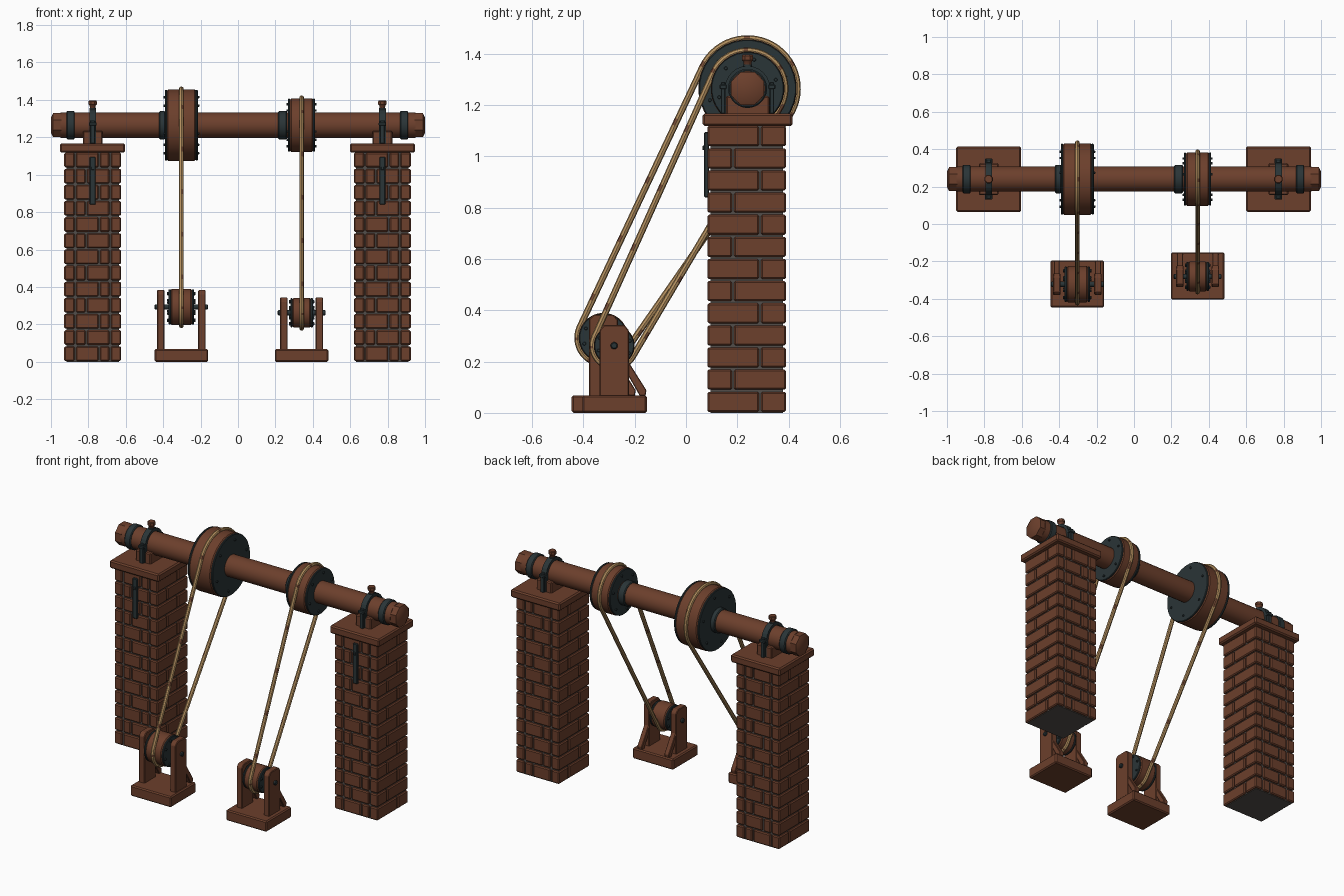
import bpy, bmesh
from math import pi, cos, sin, acos, atan2, hypot, radians
from mathutils import Matrix, Vector

if "Cube" in bpy.data.objects:
    bpy.data.objects.remove(bpy.data.objects["Cube"])


def material(name, rgb):
    m = bpy.data.materials.new(name)
    m.use_nodes = True
    m.diffuse_color = (*rgb, 1)
    bsdf = m.node_tree.nodes["Principled BSDF"]
    bsdf.inputs["Base Color"].default_value = (*rgb, 1)
    bsdf.inputs["Roughness"].default_value = 0.8
    return m


WOOD = material("red brown wood", (0.15, 0.05, 0.025))
BRICK = material("brown brick", (0.15, 0.05, 0.025))
IRON = material("dark iron", (0.023, 0.035, 0.038))
MORTAR = material("grey mortar", (0.085, 0.075, 0.068))
ROPE = material("tan rope", (0.46, 0.28, 0.115))
WORN = material("worn rope", (0.19, 0.075, 0.038))


def finish(name, bm, mats, bevel=0, smooth=True):
    bmesh.ops.recalc_face_normals(bm, faces=bm.faces)
    mesh = bpy.data.meshes.new(name)
    bm.to_mesh(mesh)
    bm.free()
    for m in mats:
        mesh.materials.append(m)
    if smooth:
        mesh.polygons.foreach_set("use_smooth", [True] * len(mesh.polygons))
        mesh.set_sharp_from_angle(angle=radians(35))
    ob = bpy.data.objects.new(name, mesh)
    bpy.context.collection.objects.link(ob)
    if bevel:
        mod = ob.modifiers.new("worn edges", "BEVEL")
        mod.width = bevel
        mod.segments = 1
    return ob


def add_box(bm, x, y, z):
    size = Matrix.Diagonal((x[1] - x[0], y[1] - y[0], z[1] - z[0], 1))
    mid = Matrix.Translation(((x[0] + x[1]) / 2, (y[0] + y[1]) / 2, (z[0] + z[1]) / 2))
    bmesh.ops.create_cube(bm, size=1, matrix=mid @ size)


def box(name, x, y, z, mat, bevel=0.006):
    bm = bmesh.new()
    add_box(bm, x, y, z)
    return finish(name, bm, [mat], bevel, False)


def turned(name, profile, centre, mat, sides=32, axis="X"):
    """Lathe (distance, radius) pairs about an axis through centre."""
    bm = bmesh.new()
    rings = []
    for d, r in profile:
        ring = []
        for i in range(sides):
            a = 2 * pi * (i + 0.5) / sides
            u, v = r * cos(a), r * sin(a)
            p = (d, u, v) if axis == "X" else (u, v, d)
            ring.append(bm.verts.new(Vector(p) + Vector(centre)))
        rings.append(ring)
    for a, b in zip(rings, rings[1:]):
        for i in range(sides):
            j = (i + 1) % sides
            bm.faces.new((a[i], a[j], b[j], b[i]))
    bm.faces.new(rings[0])
    bm.faces.new(rings[-1])
    return finish(name, bm, [mat])


def extruded(name, outline, x, mat, bevel=0):
    """Extrude a (y, z) outline along x."""
    bm = bmesh.new()
    face = bm.faces.new([bm.verts.new((x[0], *p)) for p in outline])
    out = bmesh.ops.extrude_face_region(bm, geom=[face])
    bmesh.ops.translate(bm, vec=(x[1] - x[0], 0, 0),
                        verts=[v for v in out["geom"] if isinstance(v, bmesh.types.BMVert)])
    return finish(name, bm, [mat], bevel, False)


def disc(name, x0, x1, r, y, z, mat, chamfer=0.004, sides=32):
    return turned(name, [(x0, r - chamfer), (x0 + chamfer, r), (x1 - chamfer, r),
                         (x1, r - chamfer)], (0, y, z), mat, sides)


def bolts(name, x0, x1, ring, r, count, y, z):
    for i in range(count):
        a = 2 * pi * i / count + 0.3
        disc(f"{name}_{i + 1}", x0, x1, r, y + ring * cos(a), z + ring * sin(a), IRON, 0.002, 8)


AY, AZ = 0.24, 1.265   # main shaft axis


def pillar(side, cx):
    # Courses of bricks around a mortar core
    y0, y1, half, t, gap, rows = 0.083, 0.39, 0.152, 0.055, 0.004, 13
    pitch = 1.122 / rows
    x0, x1 = cx - half, cx + half
    box(f"{side}_pillar_core", (x0 + .012, x1 - .012), (y0 + .012, y1 - .012), (0, 1.12), MORTAR, 0)
    bm = bmesh.new()
    for row in range(rows):
        z = (row * pitch + gap, (row + 1) * pitch - gap)
        split = y0 + (0.205 if row % 2 == 0 else 0.1)
        for xs in ((x0, x0 + t), (x1 - t, x1)):
            add_box(bm, xs, (y0, split - gap), z)
            add_box(bm, xs, (split + gap, y1), z)
        mid = cx + (0.035 if row % 2 == 0 else -0.035)
        for ys in ((y0, y0 + t), (y1 - t, y1)):
            add_box(bm, (x0 + t + 2 * gap, mid - gap), ys, z)
            add_box(bm, (mid + gap, x1 - t - 2 * gap), ys, z)
    finish(f"{side}_pillar_bricks", bm, [BRICK], 0.006, False)
    box(f"{side}_pillar_cap", (cx - .174, cx + .174), (0.065, 0.415), (1.118, 1.168), WOOD, 0.008)
    # Iron tie on the front of the pillar
    box(f"{side}_wall_tie", (cx - .016, cx + .016), (0.071, 0.09), (0.84, 1.095), IRON, 0.004)
    box(f"{side}_wall_tie_head", (cx - .008, cx + .008), (0.064, 0.075), (1.025, 1.042), IRON, 0.002)
    # Bearing: wooden saddle, iron strap, turned oil cup
    box(f"{side}_saddle", (cx - .053, cx + .053), (AY - .085, AY + .085), (1.16, 1.235), WOOD)
    arch = [(AY + r * cos(a), AZ + r * sin(a))
            for r, steps in ((0.088, range(13)), (0.07, range(12, -1, -1)))
            for a in [pi * s / 12 for s in steps]]
    arch[13:13] = [(AY - .088, 1.166), (AY - .07, 1.166)]
    arch += [(AY + .07, 1.166), (AY + .088, 1.166)]
    extruded(f"{side}_bearing_strap", arch, (cx - .018, cx + .018), IRON)
    for label, s in (("front", -1), ("back", 1)):
        y = AY + s * 0.095
        box(f"{side}_{label}_strap_lug", (cx - .012, cx + .012), (y - .009, y + .009),
            (1.166, 1.29), IRON, 0.003)
        box(f"{side}_{label}_strap_pin", (cx - .02, cx + .02), (y - .014, y + .014),
            (1.262, 1.28), IRON, 0.003)
    turned(f"{side}_cup_stem", [(1.335, .018), (1.358, .018)], (cx, AY, 0), IRON, 12, "Z")
    turned(f"{side}_cup", [(1.352, .014), (1.37, .018), (1.376, .024), (1.392, .024), (1.397, .02)],
           (cx, AY, 0), WOOD, 8, "Z")


def wheel(name, x0, x1, r, y, z, bolt_count):
    # Wooden drum between two iron side plates with bolts
    p = 0.012
    disc(f"{name}_wood", x0 + p, x1 - p, r, y, z, WOOD, 0.006)
    for label, a in (("right", x0), ("left", x1 - p)):
        disc(f"{name}_{label}_plate", a, a + p, r - .002, y, z, IRON, 0.003)
    for label, a in (("right", x0 - .008), ("left", x1 - .002)):
        bolts(f"{name}_{label}_bolt", a, a + .01, r * 0.8, 0.007, bolt_count, y, z)


def belt(name, x, upper, big, lower, small, thick=0.0125):
    # Open belt: wrap, straight run, wrap, straight run
    dy, dz = upper[0] - lower[0], upper[1] - lower[1]
    theta, phi = atan2(dz, dy), acos((small - big) / hypot(dy, dz))
    path = []

    def wrap(c, r, a0, a1, n=28):
        for i in range(n + 1):
            a = a0 + (a1 - a0) * i / n
            path.append((c[0] + r * cos(a), c[1] + r * sin(a), a))

    def run(p, q, n=40):
        for i in range(1, n):
            f = i / n
            path.append((p[0] + (q[0] - p[0]) * f, p[1] + (q[1] - p[1]) * f, p[2]))

    wrap(upper, big, theta - phi, theta + phi)
    turn = path[-1]
    first = path[0]
    a = theta + phi
    run(turn, (lower[0] + small * cos(a), lower[1] + small * sin(a)))
    wrap(lower, small, a, theta + 2 * pi - phi)
    run(path[-1], first)
    bm = bmesh.new()
    rings = []
    for y, z, a in path:
        rings.append([bm.verts.new((x + thick * sin(b), y + thick * cos(b) * cos(a),
                                    z + thick * cos(b) * sin(a)))
                      for b in [2 * pi * k / 8 for k in range(8)]])
    for i, r0 in enumerate(rings):
        r1 = rings[(i + 1) % len(rings)]
        for k in range(8):
            f = bm.faces.new((r0[k], r0[(k + 1) % 8], r1[(k + 1) % 8], r1[k]))
            f.material_index = 1 if i % 9 == 0 and k % 4 < 2 else 0   # scuffed patches
    finish(name, bm, [ROPE, WORN])


def stand(side, cx, y, z, r, half, top, inner):
    # Base board, two chamfered posts with back braces, axle and small pulley
    box(f"{side}_stand_base", (cx - .143, cx + .143), (y - .124, y + .128), (0, 0.068), WOOD, 0.007)
    w = 0.057
    post = [(y - w, .06), (y + w, .06), (y + w, top - .02), (y + w - .018, top),
            (y - w + .018, top), (y - w, top - .02)]
    brace = [(y + w - .005, .205), (y + .126, .088), (y + .122, .066), (y + .1, .066), (y + w - .005, .15)]
    for label, s in (("right", -1), ("left", 1)):
        xs = sorted((cx + s * inner, cx + s * (inner + .04)))
        extruded(f"{side}_stand_{label}_post", post, xs, WOOD, 0.004)
        extruded(f"{side}_stand_{label}_brace", brace, (xs[0] + .004, xs[1] - .004), WOOD, 0.003)
    reach = inner + .053
    disc(f"{side}_stand_axle", cx - reach, cx + reach, 0.014, y, z, IRON, 0.004, 12)
    wheel(f"{side}_pulley", cx - half, cx + half, r, y, z, 8)


# Two brick pillars
pillar("right", -0.777)
pillar("left", 0.772)

# Main shaft with faceted ends and iron collars
turned("main_shaft", [(-.95, .068), (.95, .068)], (0, AY, AZ), WOOD, 24)
for name, s in (("right", -1), ("left", 1)):
    turned(f"{name}_shaft_end", [(s * .945, .07), (s * .988, .07), (s, .045)], (0, AY, AZ), WOOD, 8)
for name, a, b in (("right_end", -.917, -.873), ("left_end", .866, .91),
                   ("large_drum", -.422, -.388), ("small_drum", .215, .262)):
    disc(name + "_collar", a, b, 0.076, AY, AZ, IRON, 0.005)

# Overhead drums, floor stands and the belts joining them
for side, cx, R, half, y, z, r, phalf, top, inner in (
        ("right", -0.303, 0.192, 0.088, -0.322, 0.293, 0.097, 0.068, 0.383, 0.09),
        ("left", 0.34, 0.144, 0.073, -0.28, 0.262, 0.08, 0.06, 0.343, 0.075)):
    wheel(f"{side}_drum", cx - half, cx + half, R, AY, AZ, 6)
    stand(side, cx, y, z, r, phalf, top, inner)
    belt(f"{side}_belt", cx, (AY, AZ), R + .003, (y, z), r + .004)
